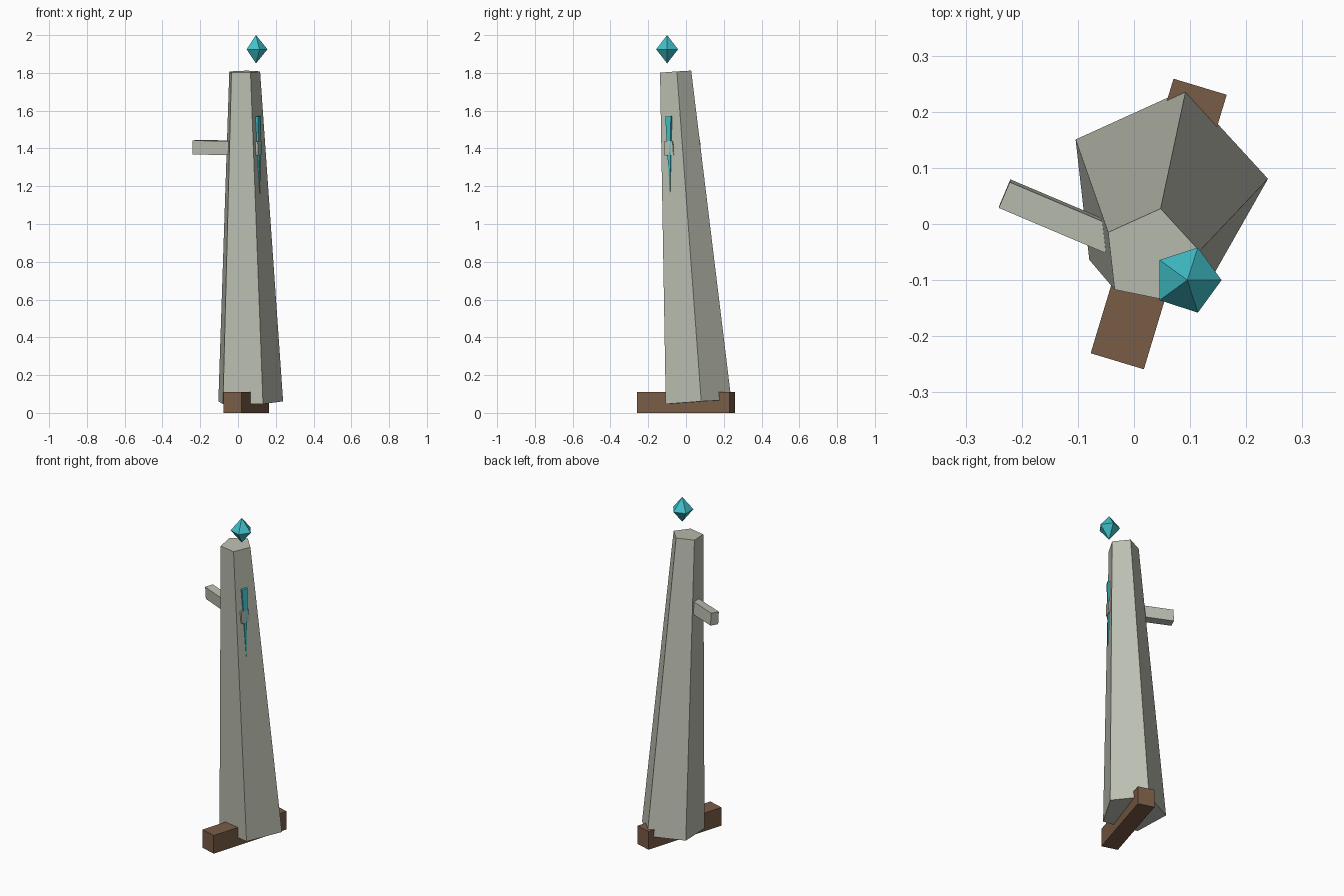
import bpy, bmesh, math
from mathutils import Vector, Matrix

if "Cube" in bpy.data.objects:
    bpy.data.objects.remove(bpy.data.objects["Cube"])


def material(name, rgb):
    m = bpy.data.materials.new(name)
    m.diffuse_color = (*rgb, 1)
    m.use_nodes = True
    m.node_tree.nodes["Principled BSDF"].inputs["Base Color"].default_value = m.diffuse_color
    return m


STONE = material("pale stone", (0.50, 0.52, 0.44))
WOOD = material("brown wood", (0.195, 0.107, 0.061))
TEAL = material("teal crystal", (0.052, 0.53, 0.59))


def frame(axis, heading):
    """Rotation whose z follows axis and whose x heads along the given angle."""
    z = Vector(axis).normalized()
    x = Vector((math.cos(heading), math.sin(heading), 0))
    x = (x - z * x.dot(z)).normalized()
    return Matrix((x, z.cross(x), z)).transposed()


def finish(bm, name, mat):
    bmesh.ops.recalc_face_normals(bm, faces=bm.faces[:])
    me = bpy.data.meshes.new(name)
    bm.to_mesh(me)
    bm.free()
    me.materials.append(mat)
    ob = bpy.data.objects.new(name, me)
    bpy.context.collection.objects.link(ob)
    return ob


def lathe(name, mat, sides, rings, rot):
    """Loft regular polygons (centre, radius); radius 0 gives a point."""
    bm = bmesh.new()
    loops = []
    for centre, r in rings:
        n = sides if r else 1
        loops.append([bm.verts.new(Vector(centre) + rot @ Vector(
            (r * math.cos(math.tau * i / sides), r * math.sin(math.tau * i / sides), 0)))
            for i in range(n)])
    for a, b in zip(loops, loops[1:]):
        for i in range(sides):
            j = (i + 1) % sides
            quad = [a[i % len(a)], a[j % len(a)], b[j % len(b)], b[i % len(b)]]
            bm.faces.new(list(dict.fromkeys(quad)))
    for end in (loops[0], loops[-1]):
        if len(end) > 1:
            bm.faces.new(end)
    return finish(bm, name, mat)


def box(name, mat, centre, size, rot):
    bm = bmesh.new()
    bmesh.ops.create_cube(bm, size=1, matrix=Matrix.Translation(centre)
                          @ rot.to_4x4() @ Matrix.Diagonal((*size, 1)))
    return finish(bm, name, mat)


# leaning five-sided stone pillar
base, top = Vector((0.056, 0.06, 0.057)), Vector((0.030, -0.058, 1.806))
lean = top - base
lathe("pillar", STONE, 5, [(base, 0.184), (top, 0.0875)], frame(lean, math.radians(6.5)))

# stone bar running through the pillar
box("cross_bar", STONE, (-0.058, -0.019, 1.404), (0.375, 0.05, 0.074),
    frame(lean, math.radians(-23)))

# wooden beam under the pillar
box("base_beam", WOOD, (0.044, 0, 0.055), (0.511, 0.099, 0.11),
    frame((0, 0, 1), math.radians(73.2)))

# thin crystal spike set into the front right side
lathe("crystal_spike", TEAL, 4,
      [((0.098, -0.087, 1.57), 0.024), ((0.117, -0.085, 1.14), 0)],
      frame(lean, math.radians(-29 + 45)))

# floating crystal
c = Vector((0.095, -0.1, 1.925))
h = Vector((0, 0, 0.075))
lathe("floating_crystal", TEAL, 5, [(c - h, 0), (c, 0.061), (c + h, 0)], frame((0, 0, 1), 0))
